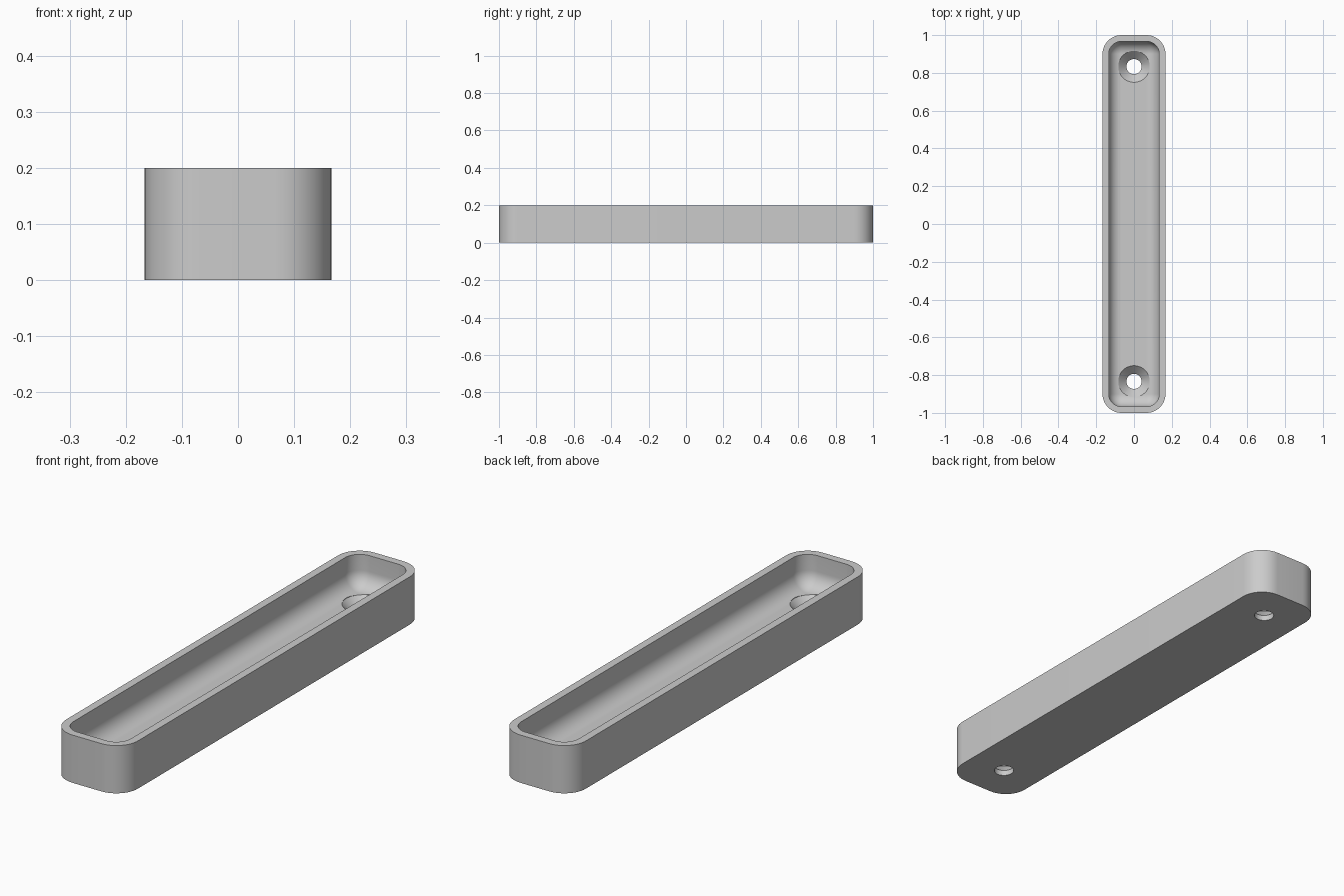
import bpy, bmesh
from math import sin, cos, pi

old = bpy.data.objects.get("Cube")
if old:
    bpy.data.objects.remove(old, do_unlink=True)

U = 1 / 30                                # design unit
HALF_X, HALF_Y, HEIGHT = 5 * U, 30 * U, 6 * U
WALL, FLOOR, CORNER, FILLET = U, 2 * U, 3 * U, 2 * U
ARC = 12                                  # segments per quarter turn

grey = bpy.data.materials.new("light grey")
grey.use_nodes = True
colour = (0.6, 0.6, 0.6, 1)
grey.diffuse_color = colour
grey.node_tree.nodes["Principled BSDF"].inputs["Base Color"].default_value = colour


def make_object(name, bm):
    bmesh.ops.remove_doubles(bm, verts=bm.verts, dist=1e-5)
    bmesh.ops.recalc_face_normals(bm, faces=bm.faces)
    mesh = bpy.data.meshes.new(name)
    bm.to_mesh(mesh)
    bm.free()
    mesh.materials.append(grey)
    obj = bpy.data.objects.new(name, mesh)
    bpy.context.collection.objects.link(obj)
    return obj


def rounded_ring(inset, z):
    """Rounded rectangle, moved inwards from the outer outline."""
    r = max(CORNER - inset, 0)
    points = []
    for quarter, (sx, sy) in enumerate([(1, 1), (-1, 1), (-1, -1), (1, -1)]):
        for i in range(ARC + 1):
            a = (quarter + i / ARC) * pi / 2
            points.append((sx * (HALF_X - inset - r) + r * cos(a),
                           sy * (HALF_Y - inset - r) + r * sin(a), z))
    return points


def circle_ring(radius, z, y, n=48):
    return [(radius * cos(2 * pi * i / n), y + radius * sin(2 * pi * i / n), z)
            for i in range(n)]


def loft(name, rings):
    """Skin a stack of rings and cap both ends."""
    bm = bmesh.new()
    loops = [[bm.verts.new(p) for p in ring] for ring in rings]
    n = len(loops[0])
    for a, b in zip(loops, loops[1:]):
        for i in range(n):
            j = (i + 1) % n
            bm.faces.new((a[i], a[j], b[j], b[i]))
    bm.faces.new(loops[0])
    bm.faces.new(loops[-1])
    return make_object(name, bm)


# Tray body: outer wall, rim, inner wall and filleted floor
section = [(0, 0), (0, HEIGHT), (WALL, HEIGHT)]
for i in range(ARC + 1):
    a = i / ARC * pi / 2
    section.append((WALL + FILLET * (1 - cos(a)), FLOOR + FILLET * (1 - sin(a))))
tray = loft("tray", [rounded_ring(inset, z) for inset, z in section])

# Countersunk screw holes at both ends
HOLE, SINK = 1.2 * U, 2.5 * U
for side in (-1, 1):
    y = side * 25 * U
    cutter = loft("hole_cutter", [
        circle_ring(HOLE, -U, y),
        circle_ring(HOLE, FLOOR - (SINK - HOLE), y),
        circle_ring(SINK, FLOOR, y),
        circle_ring(SINK, HEIGHT + U, y)])
    cutter.hide_render = True
    cut = tray.modifiers.new("screw_hole", "BOOLEAN")
    cut.operation = "DIFFERENCE"
    cut.solver = "EXACT"
    cut.object = cutter
    bpy.ops.object.select_all(action="DESELECT")
    bpy.context.view_layer.objects.active = tray
    tray.select_set(True)
    bpy.ops.object.modifier_apply(modifier=cut.name)
    bpy.data.objects.remove(cutter, do_unlink=True)

bpy.ops.object.shade_smooth_by_angle(angle=pi / 6)
